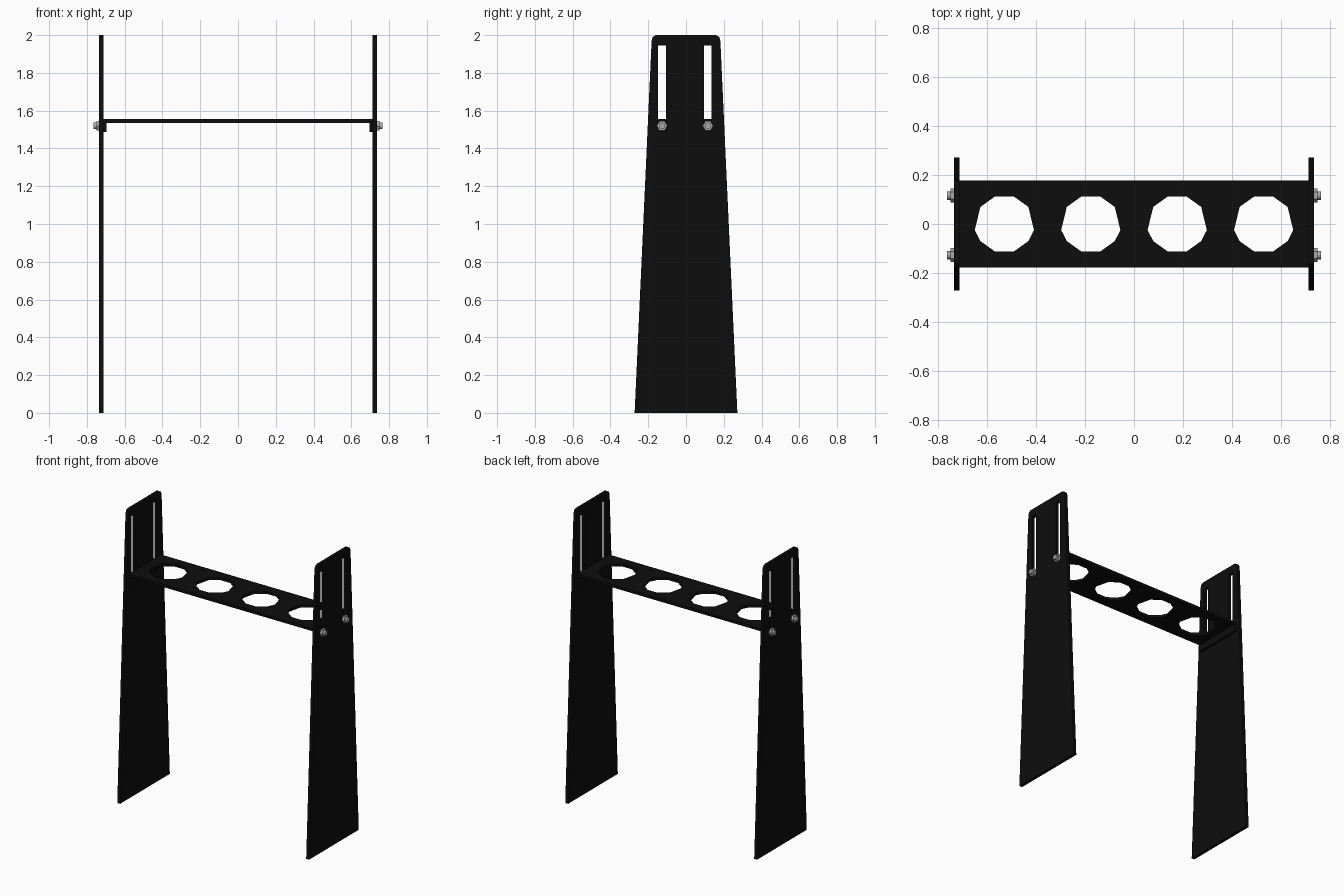
import bpy, bmesh, math
from mathutils import Matrix, Vector

cube = bpy.data.objects.get("Cube")
if cube:
    bpy.data.objects.remove(cube, do_unlink=True)


def material(name, value):
    m = bpy.data.materials.new(name)
    m.use_nodes = True
    m.diffuse_color = (value, value, value, 1)
    shader = next(n for n in m.node_tree.nodes if n.type == 'BSDF_PRINCIPLED')
    shader.inputs["Base Color"].default_value = (value, value, value, 1)
    return m


black = material("black_steel", 0.004)
grey = material("bolt_grey", 0.4)


def finish(bm, name, mat):
    bmesh.ops.recalc_face_normals(bm, faces=bm.faces)
    mesh = bpy.data.meshes.new(name)
    bm.to_mesh(mesh)
    bm.free()
    mesh.materials.append(mat)
    obj = bpy.data.objects.new(name, mesh)
    bpy.context.collection.objects.link(obj)
    return obj


def cut_sheet(bm, loops, depth):
    """Fill an outline with holes and extrude it along depth."""
    edges = []
    for loop in loops:
        vs = [bm.verts.new(p) for p in loop]
        edges += [bm.edges.new((a, b)) for a, b in zip(vs, vs[1:] + vs[:1])]
    bmesh.ops.triangle_fill(bm, edges=edges, use_beauty=True)
    ext = bmesh.ops.extrude_face_region(bm, geom=bm.faces[:], use_keep_orig=True)
    verts = [g for g in ext["geom"] if isinstance(g, bmesh.types.BMVert)]
    bmesh.ops.translate(bm, verts=verts, vec=depth)


def box(bm, lo, hi):
    lo, hi = Vector(lo), Vector(hi)
    m = Matrix.Translation((lo + hi) / 2) @ Matrix.Diagonal((hi - lo).to_4d())
    bmesh.ops.create_cube(bm, size=1, matrix=m)


def cylinder(bm, x0, x1, y, z, radius, sides):
    m = Matrix.Translation(((x0 + x1) / 2, y, z)) @ Matrix.Rotation(math.pi / 2, 4, 'Y')
    bmesh.ops.create_cone(bm, cap_ends=True, segments=sides, radius1=radius,
                          radius2=radius, depth=abs(x1 - x0), matrix=m)


INNER, OUTER = 0.713, 0.735
BOLT_Z = 1.52
SLOT_Y = (-0.127, 0.116)

for side, sign in (("left", 1), ("right", -1)):
    # Tapered upright with clipped top corners and two slots
    half = [(0.272, 0), (0.182, 1.97), (0.176, 1.99), (0.16, 2)]
    outline = half + [(-y, z) for y, z in reversed(half)]
    loops = [[(sign * INNER, y, z) for y, z in outline]]
    for c in SLOT_Y:
        loops.append([(sign * INNER, c + dy, z) for dy, z in
                      ((-0.02, 1.5), (0.02, 1.5), (0.02, 1.945), (-0.02, 1.945))])
    bm = bmesh.new()
    cut_sheet(bm, loops, (sign * (OUTER - INNER), 0, 0))
    finish(bm, side + "_upright", black)

    # Bolts: shank, hexagonal nut and protruding end
    for c, place in zip(SLOT_Y, ("front", "back")):
        bm = bmesh.new()
        cylinder(bm, sign * 0.70, sign * OUTER, c, BOLT_Z, 0.018, 12)
        cylinder(bm, sign * OUTER, sign * 0.75, c, BOLT_Z, 0.028, 6)
        cylinder(bm, sign * 0.75, sign * 0.764, c, BOLT_Z, 0.017, 12)
        finish(bm, f"{side}_{place}_bolt", grey)

# Crossbar with four ten-sided holes and a folded flange at each end
W, BOTTOM, TOP = 0.177, 1.536, 1.555
loops = [[(x * INNER, y * W, BOTTOM) for x, y in ((-1, -1), (1, -1), (1, 1), (-1, 1))]]
for i in range(4):
    cx = (i - 1.5) * 0.353
    ring = []
    for k in range(10):
        a = k * math.tau / 10
        drop = 0.025 if k % 5 == 0 else 0
        ring.append((cx + 0.121 * math.cos(a), 0.119 * math.sin(a) - drop, BOTTOM))
    loops.append(ring)
bm = bmesh.new()
cut_sheet(bm, loops, (0, 0, TOP - BOTTOM))
for sign in (-1, 1):
    a, b = sorted((sign * 0.696, sign * INNER))
    box(bm, (a, -W, 1.487), (b, W, BOTTOM))
finish(bm, "crossbar", black)
